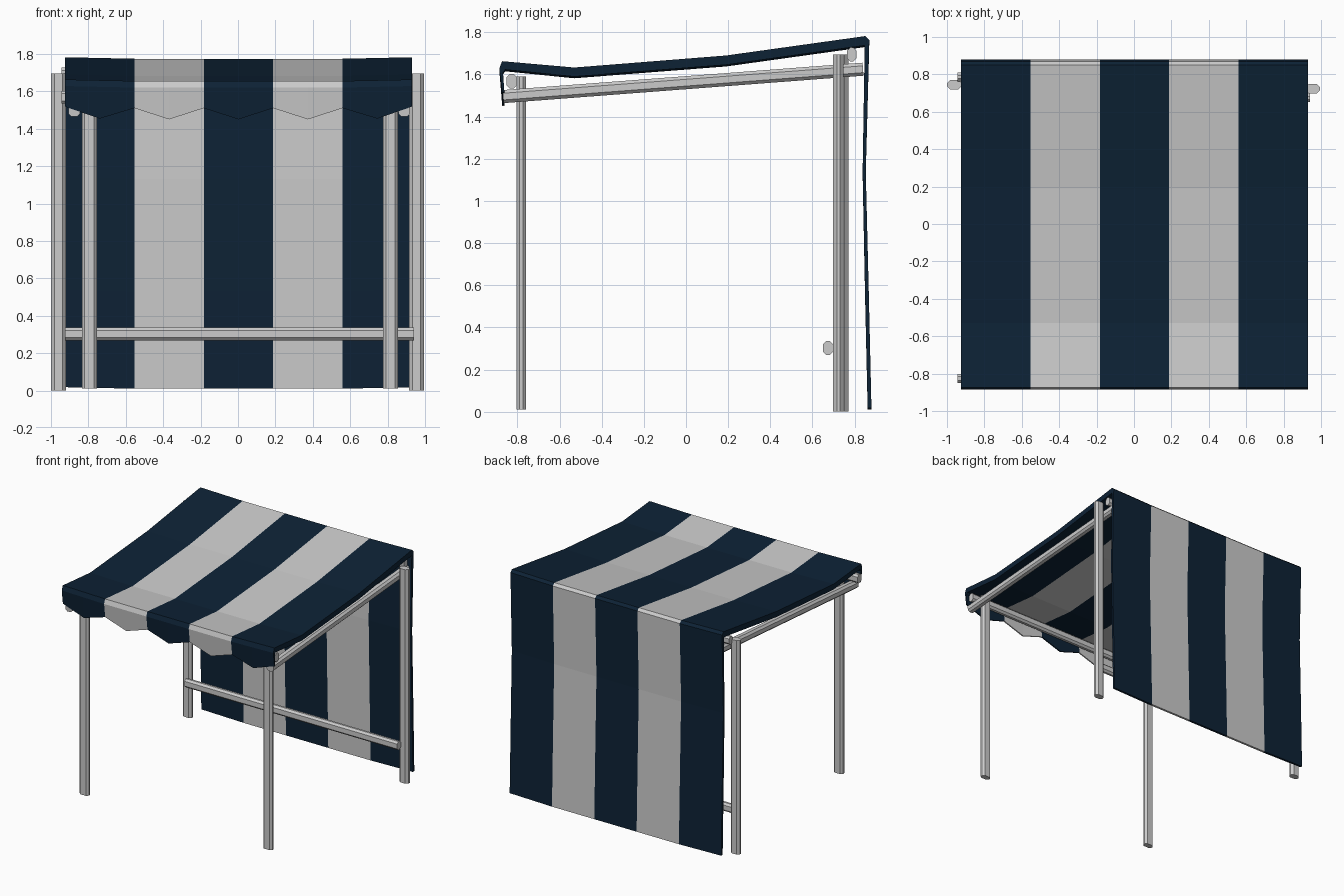
import bpy
import bmesh
from mathutils import Vector

if "Cube" in bpy.data.objects:
    bpy.data.objects.remove(bpy.data.objects["Cube"], do_unlink=True)


def material(name, color):
    m = bpy.data.materials.new(name)
    m.use_nodes = True
    m.diffuse_color = (*color, 1)
    bsdf = m.node_tree.nodes["Principled BSDF"]
    bsdf.inputs["Base Color"].default_value = (*color, 1)
    bsdf.inputs["Roughness"].default_value = 0.8
    return m


NAVY = material("navy cloth", (0.004, 0.016, 0.036))
PALE = material("pale grey", (0.6, 0.6, 0.6))


def finish(name, bm, mats):
    bmesh.ops.recalc_face_normals(bm, faces=bm.faces)
    mesh = bpy.data.meshes.new(name)
    bm.to_mesh(mesh)
    bm.free()
    for m in mats:
        mesh.materials.append(m)
    obj = bpy.data.objects.new(name, mesh)
    bpy.context.scene.collection.objects.link(obj)
    return obj


def bar(name, start, end, side, width, depth, chamfer=0.015):
    """Straight bar with a chamfered rectangular section; width runs along side."""
    start, end, side = Vector(start), Vector(end), Vector(side)
    other = (end - start).normalized().cross(side)
    w, d, c = width / 2, depth / 2, chamfer
    corner = [(w, d - c), (w - c, d)]
    section = (corner + [(-a, b) for a, b in reversed(corner)]
               + [(-a, -b) for a, b in corner]
               + [(a, -b) for a, b in reversed(corner)])
    bm = bmesh.new()
    rings = [[bm.verts.new(p + side * a + other * b) for a, b in section]
             for p in (start, end)]
    n = len(section)
    for i in range(n):
        j = (i + 1) % n
        bm.faces.new((rings[0][i], rings[0][j], rings[1][j], rings[1][i]))
    for ring in rings:
        bm.faces.new(ring)
    return finish(name, bm, [PALE])


# Upright posts
X, Z = (1, 0, 0), (0, 0, 1)
bar("front_post_right", (-0.795, -0.782, 0.01), (-0.795, -0.782, 1.59), X, 0.08, 0.045)
bar("front_post_left", (0.815, -0.782, 0.01), (0.815, -0.782, 1.59), X, 0.08, 0.045)
bar("rear_post_right", (-0.96, 0.745, 0), (-0.96, 0.745, 1.695), X, 0.08, 0.05, 0.018)
bar("rear_post_left", (0.955, 0.723, 0), (0.955, 0.723, 1.695), X, 0.08, 0.05, 0.018)

# Sloping side rails
for name, x in (("side_rail_right", -0.876), ("side_rail_left", 0.888)):
    bar(name, (x, -0.868, 1.495), (x, 0.84, 1.625), X, 0.06, 0.062)

# Cross bars
bar("rear_low_bar", (-0.925, 0.674, 0.302), (0.94, 0.674, 0.302), Z, 0.068, 0.046)
bar("rear_top_bar", (-0.943, 0.786, 1.695), (0.92, 0.786, 1.695), Z, 0.065, 0.046)
bar("front_top_bar", (-0.943, -0.826, 1.568), (0.92, -0.826, 1.568), Z, 0.068, 0.05)

# Cloth section: outer line from valance tip over the roof to the back hem, then inner line
outer = [(-0.872, 1.45), (-0.886, 1.62), (-0.873, 1.655), (-0.53, 1.625), (0.19, 1.682),
         (0.85, 1.774), (0.87, 1.755), (0.853, 1.13), (0.868, 0.53), (0.88, 0.01)]
inner = [(0.862, 0.01), (0.85, 0.53), (0.838, 1.13), (0.848, 1.73), (0.835, 1.728),
         (0.19, 1.638), (-0.53, 1.582), (-0.858, 1.615), (-0.868, 1.60), (-0.862, 1.45)]
loop = outer + inner
tips = (0, len(loop) - 1)
STRIPES = 5
COLS = STRIPES * 2
LEFT, RIGHT = 0.93, -0.925

# Striped cloth with a pointed valance at the front
bm = bmesh.new()
columns = []
for c in range(COLS + 1):
    x = RIGHT + (LEFT - RIGHT) * c / COLS
    lift = 0.004 * max(0, abs(c - STRIPES) - 3)
    notch = 0.06 if c % 2 == 0 else 0
    columns.append([bm.verts.new((x, y, z + lift + (notch if i in tips else 0)))
                    for i, (y, z) in enumerate(loop)])
n = len(loop)
for c in range(COLS):
    a, b = columns[c], columns[c + 1]
    for i in range(n):
        j = (i + 1) % n
        face = bm.faces.new((a[i], a[j], b[j], b[i]))
        face.material_index = (c // 2) % 2
# Close both side edges with strips between the outer and inner lines
for col in (columns[0], columns[-1]):
    for i in range(len(outer) - 1):
        bm.faces.new((col[i], col[i + 1], col[n - 2 - i], col[n - 1 - i]))
finish("striped_cloth", bm, [NAVY, PALE])
